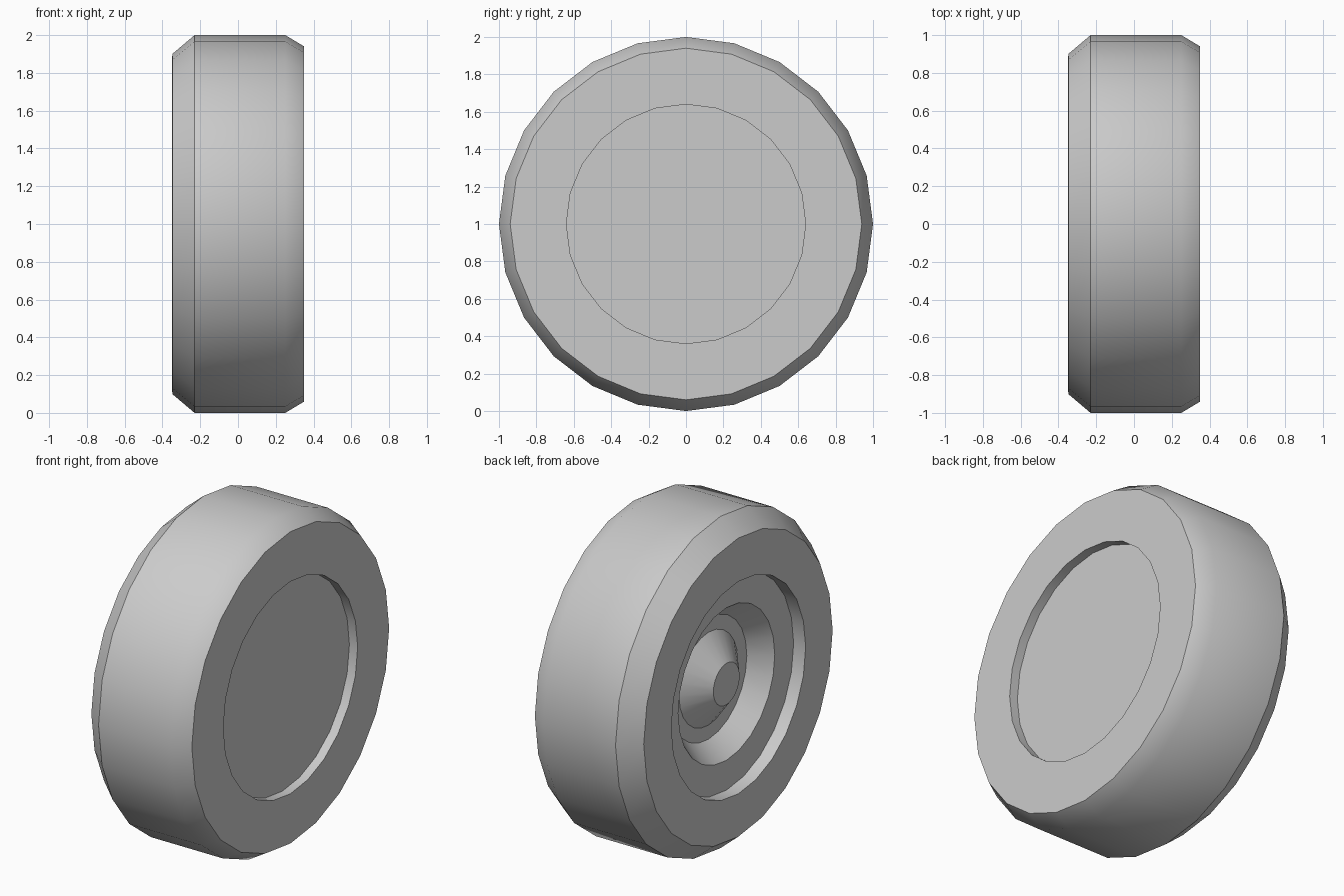
import bpy, bmesh, math
from mathutils import Matrix

cube = bpy.data.objects.get("Cube")
if cube:
    bpy.data.objects.remove(cube, do_unlink=True)

SIDES = 24
SMOOTH = math.radians(35)

grey = bpy.data.materials.new("plain grey")
grey.use_nodes = True
COLOUR = (0.6, 0.6, 0.6, 1)
grey.diffuse_color = COLOUR
grey.node_tree.nodes["Principled BSDF"].inputs["Base Color"].default_value = COLOUR


def lathe(name, profile, closed):
    """Spin (x, radius) points about the wheel axis, one vertex at the top."""
    bm = bmesh.new()
    rings = []
    for x, r in profile:
        if r == 0:
            rings.append([bm.verts.new((x, 0, 1))])
            continue
        ring = []
        for i in range(SIDES):
            a = math.tau * i / SIDES
            ring.append(bm.verts.new((x, r * math.sin(a), 1 + r * math.cos(a))))
        rings.append(ring)
    pairs = list(zip(rings, rings[1:]))
    if closed:
        pairs.append((rings[-1], rings[0]))
    for a, b in pairs:
        for i in range(SIDES):
            j = (i + 1) % SIDES
            if len(a) == 1:
                bm.faces.new((a[0], b[i], b[j]))
            elif len(b) == 1:
                bm.faces.new((a[i], b[0], a[j]))
            else:
                bm.faces.new((a[i], b[i], b[j], a[j]))
    bmesh.ops.recalc_face_normals(bm, faces=bm.faces)
    mesh = bpy.data.meshes.new(name)
    bm.to_mesh(mesh)
    bm.free()
    mesh.materials.append(grey)
    obj = bpy.data.objects.new(name, mesh)
    bpy.context.collection.objects.link(obj)
    bpy.ops.object.select_all(action="DESELECT")
    obj.select_set(True)
    bpy.context.view_layer.objects.active = obj
    bpy.ops.object.shade_smooth_by_angle(angle=SMOOTH)
    return obj


# Tyre: tread, one shallow and one deep bevel, flat sidewalls, inner wall
lathe("tyre", [(-0.35, 0.64), (-0.348, 0.9), (-0.23, 1), (0.25, 1),
               (0.35, 0.94), (0.35, 0.64)], True)

# Wheel disc: flat on the inner side, stepped dish on the outer side
lathe("wheel_disc", [(0.295, 0), (0.295, 0.64), (-0.27, 0.64), (-0.27, 0.46),
                     (-0.15, 0.365), (-0.15, 0)], False)

# Hub: blunt cone rising from the dish
lathe("hub", [(-0.15, 0.28), (-0.27, 0.125), (-0.27, 0)], False)
